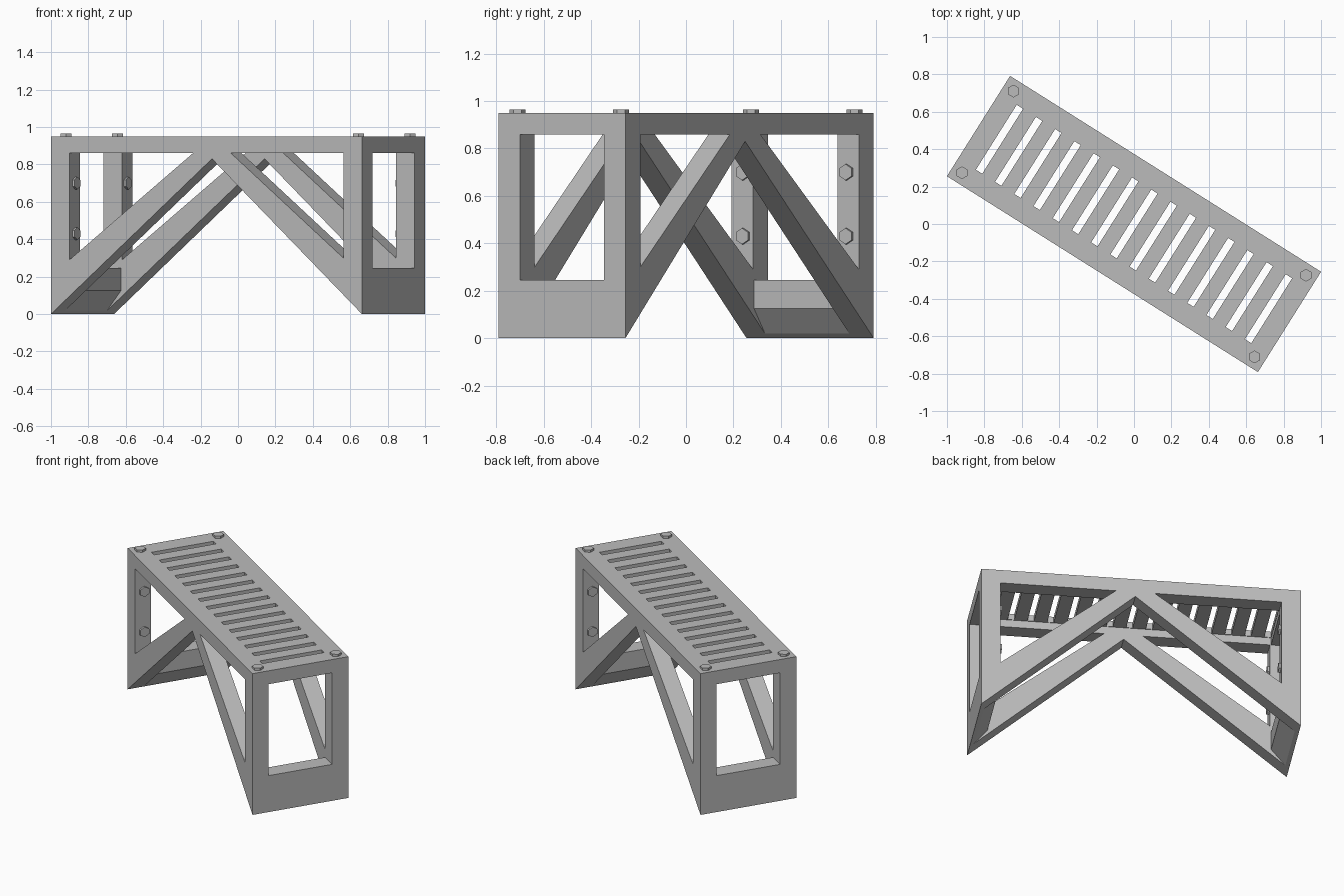
import bpy, bmesh, math
from mathutils import Matrix

if "Cube" in bpy.data.objects:
    bpy.data.objects.remove(bpy.data.objects["Cube"], do_unlink=True)

TURN = Matrix.Rotation(math.radians(-32.2), 4, 'Z')
HALF_L, HALF_W, TOP = 0.9825, 0.317, 0.95
INNER_L, INNER_W = 0.872, 0.21

grey = bpy.data.materials.new("plain_grey")
grey.use_nodes = True
grey.diffuse_color = (0.5, 0.5, 0.5, 1)
grey.node_tree.nodes["Principled BSDF"].inputs["Base Color"].default_value = (0.5, 0.5, 0.5, 1)


def add_object(name, bm):
    bmesh.ops.recalc_face_normals(bm, faces=bm.faces[:])
    mesh = bpy.data.meshes.new(name)
    bm.to_mesh(mesh)
    bm.free()
    mesh.materials.append(grey)
    obj = bpy.data.objects.new(name, mesh)
    bpy.context.collection.objects.link(obj)
    return obj


def side_extrusion(name, loops, half_width):
    """Extrude a side profile, with optional holes, across the width."""
    bm = bmesh.new()
    for loop in loops:
        verts = [bm.verts.new((x, -half_width, z)) for x, z in loop]
        for a, b in zip(verts, verts[1:] + verts[:1]):
            bm.edges.new((a, b))
    bmesh.ops.triangle_fill(bm, edges=bm.edges[:], use_beauty=True, normal=(0, -1, 0))
    new = bmesh.ops.extrude_face_region(bm, geom=bm.faces[:], use_keep_orig=True)["geom"]
    moved = [v for v in new if isinstance(v, bmesh.types.BMVert)]
    bmesh.ops.translate(bm, verts=moved, vec=(0, 2 * half_width, 0))
    return add_object(name, bm)


# Body: arched side profile with a triangular window in each half
outline = [(-HALF_L, 0), (-HALF_L, TOP), (HALF_L, TOP), (HALF_L, 0), (0.035, 0.83)]
left_window = [(-0.865, 0.29), (-0.865, 0.86), (-0.085, 0.86)]
right_window = [(0.865, 0.30), (0.865, 0.86), (0.155, 0.86)]
frame = side_extrusion("bench_frame", [outline, left_window, right_window], HALF_W)

# Hollow core that also opens the end windows
half_core = [(0.975, -0.1), (0.975, 0), (INNER_L, 0.125), (INNER_L, 0.245), (1.1, 0.245),
             (1.1, 0.86), (INNER_L, 0.86), (INNER_L, 0.91)]
core = half_core + [(-x, z) for x, z in reversed(half_core)]
core_cutter = side_extrusion("core_cutter", [core], INNER_W)

# Row of slots through the top
bm = bmesh.new()
for i in range(15):
    x = -0.85 + i * 1.7 / 14
    bmesh.ops.create_cube(bm, size=1, matrix=Matrix.Translation((x, 0, 0.95))
                          @ Matrix.Diagonal((0.04, 0.41, 0.14, 1)))
slot_cutter = add_object("slot_cutter", bm)

# Cut, then bake the result and drop the cutters
cutters = (core_cutter, slot_cutter)
for cutter in cutters:
    cutter.hide_render = True
    mod = frame.modifiers.new(cutter.name, 'BOOLEAN')
    mod.operation = 'DIFFERENCE'
    mod.solver = 'EXACT'
    mod.object = cutter
bpy.context.view_layer.update()
baked = bpy.data.meshes.new_from_object(frame.evaluated_get(bpy.context.evaluated_depsgraph_get()))
frame.modifiers.clear()
frame.data = baked
for cutter in cutters:
    bpy.data.objects.remove(cutter, do_unlink=True)
frame.matrix_world = TURN


def hex_bolt(name, place):
    """Six-sided bolt head rising along local z."""
    bm = bmesh.new()
    bmesh.ops.create_cone(bm, cap_ends=True, segments=6, radius1=0.034, radius2=0.034, depth=0.03)
    add_object(name, bm).matrix_world = TURN @ place


# Bolts on the top corners and on the inner faces of both ends
for sx, end in ((-1, "right"), (1, "left")):
    for sy, side in ((-1, "front"), (1, "back")):
        hex_bolt(f"top_bolt_{end}_{side}", Matrix.Translation((sx * 0.924, sy * 0.258, TOP))
                 @ Matrix.Rotation(math.radians(32.2), 4, 'Z'))
        for z, level in ((0.43, "lower"), (0.70, "upper")):
            hex_bolt(f"{level}_end_bolt_{end}_{side}",
                     Matrix.Translation((sx * (INNER_L - 0.005), sy * 0.258, z))
                     @ Matrix.Rotation(-sx * math.pi / 2, 4, 'Y')
                     @ Matrix.Rotation(math.pi / 2, 4, 'Z'))
